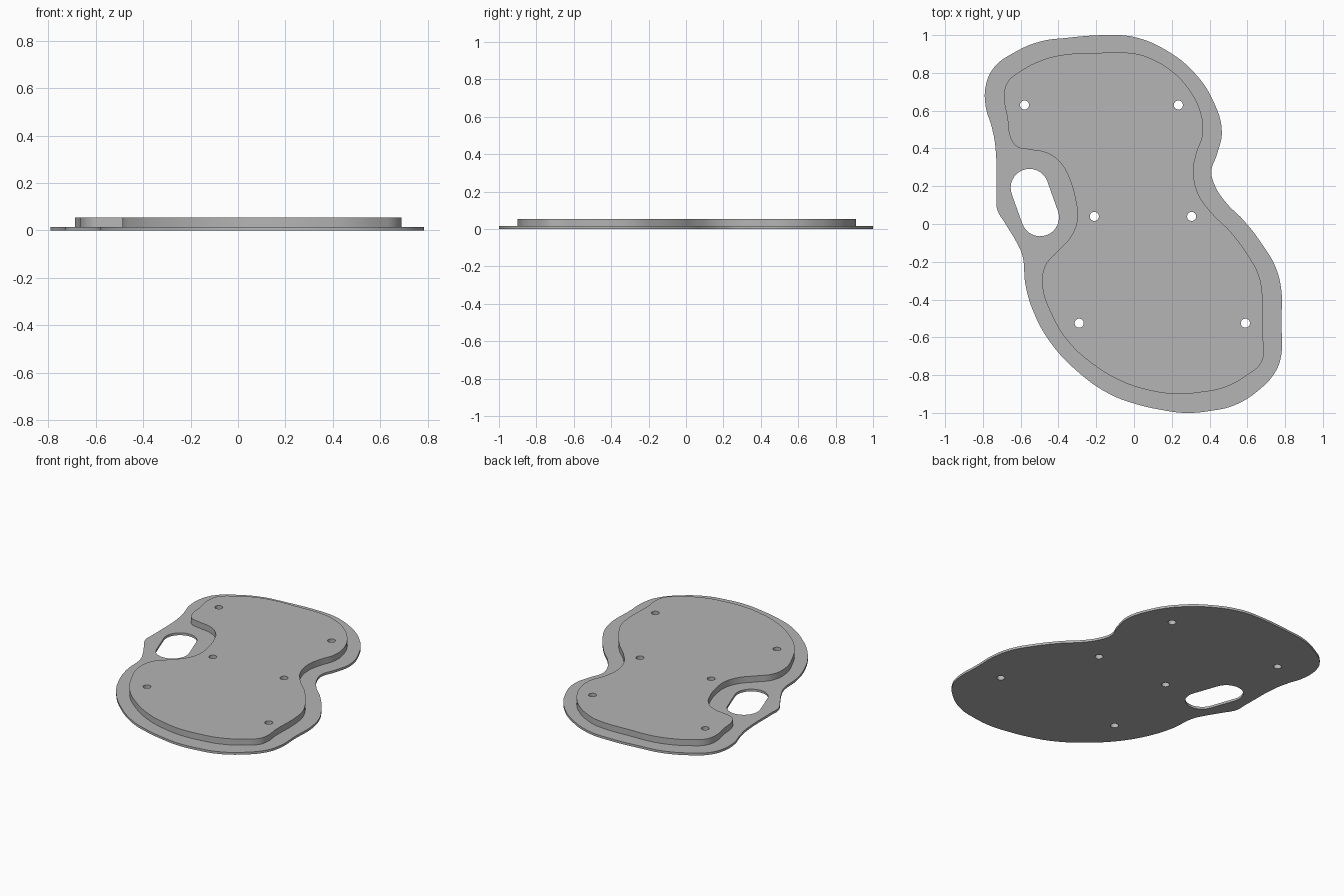
import bpy
import bmesh
from math import cos, sin, pi, radians, atan2

cube = bpy.data.objects.get("Cube")
if cube:
    bpy.data.objects.remove(cube, do_unlink=True)

# Single matte grey used on the whole model
GREY = (0.46, 0.46, 0.46, 1.0)
grey = bpy.data.materials.new("plain grey")
grey.use_nodes = True
grey.diffuse_color = GREY
for node in grey.node_tree.nodes:
    if node.type == "BSDF_PRINCIPLED":
        node.inputs["Base Color"].default_value = GREY
        node.inputs["Roughness"].default_value = 0.7


def arc(centre, radius, start, sweep, steps):
    """Points along a circular arc."""
    return [(centre[0] + radius * cos(start + sweep * i / steps),
             centre[1] + radius * sin(start + sweep * i / steps))
            for i in range(steps + 1)]


def circle(centre, radius, steps=32):
    return arc(centre, radius, 0, 2 * pi, steps)[:-1]


def slot(a, b, radius, steps=16):
    """Round-ended slot between two centres."""
    heading = atan2(b[1] - a[1], b[0] - a[0])
    return (arc(b, radius, heading - pi / 2, pi, steps)
            + arc(a, radius, heading + pi / 2, pi, steps))


def add_smooth_loop(curve, points):
    spline = curve.splines.new("BEZIER")
    spline.bezier_points.add(len(points) - 1)
    for knot, (x, y) in zip(spline.bezier_points, points):
        knot.co = (x, y, 0)
        knot.handle_left_type = knot.handle_right_type = "AUTO"
    spline.use_cyclic_u = True
    spline.resolution_u = 6


def add_poly_loop(curve, points):
    spline = curve.splines.new("POLY")
    spline.points.add(len(points) - 1)
    for knot, (x, y) in zip(spline.points, points):
        knot.co = (x, y, 0, 1)
    spline.use_cyclic_u = True


def make_plate(name, outline, holes, bottom, top):
    """Extrude a smooth outline with holes into a clean mesh plate."""
    curve = bpy.data.curves.new(name + " outline", "CURVE")
    curve.dimensions = "2D"
    curve.fill_mode = "BOTH"
    curve.extrude = (top - bottom) / 2
    add_smooth_loop(curve, outline)
    for hole in holes:
        add_poly_loop(curve, hole)

    # Turn the filled curve into a mesh, then drop the helper
    helper = bpy.data.objects.new(name + " helper", curve)
    bpy.context.scene.collection.objects.link(helper)
    depsgraph = bpy.context.evaluated_depsgraph_get()
    mesh = bpy.data.meshes.new_from_object(helper.evaluated_get(depsgraph))
    bpy.data.objects.remove(helper, do_unlink=True)

    bm = bmesh.new()
    bm.from_mesh(mesh)
    bmesh.ops.remove_doubles(bm, verts=bm.verts, dist=0.0001)
    bmesh.ops.recalc_face_normals(bm, faces=bm.faces)
    bmesh.ops.translate(bm, verts=bm.verts, vec=(0, 0, (top + bottom) / 2))
    bm.to_mesh(mesh)
    bm.free()

    mesh.name = name
    mesh.materials.clear()
    mesh.materials.append(grey)
    mesh.shade_smooth()
    mesh.set_sharp_from_angle(angle=radians(30))
    plate = bpy.data.objects.new(name, mesh)
    bpy.context.scene.collection.objects.link(plate)
    return plate


# Outline of the thin base flange
flange_outline = [
    (-.13, 1), (0, .99), (.17, .92), (.32, .8), (.42, .65), (.465, .49),
    (.44, .37), (.41, .28), (.43, .2), (.49, .11), (.58, .02), (.68, -.11),
    (.75, -.23), (.78, -.35), (.78, -.52), (.78, -.69), (.75, -.78),
    (.66, -.88), (.53, -.96), (.4, -.99), (.27, -1), (.15, -.985), (0, -.95),
    (-.13, -.9), (-.3, -.78), (-.44, -.63), (-.53, -.47), (-.575, -.32),
    (-.59, -.17), (-.62, -.1), (-.68, 0), (-.725, .08), (-.727, .16),
    (-.735, .42), (-.755, .52), (-.785, .62), (-.783, .74), (-.74, .83),
    (-.63, .91), (-.5, .965), (-.36, .985)]

# Outline of the raised pad
pad_outline = [
    (-.25, .903), (0, .903), (.08, .88), (.2, .81), (.29, .715), (.35, .6),
    (.365, .48), (.33, .37), (.315, .28), (.34, .16), (.41, .06), (.51, -.04),
    (.6, -.16), (.66, -.27), (.68, -.38), (.68, -.58), (.688, -.68),
    (.67, -.74), (.6, -.8), (.48, -.865), (.36, -.89), (.22, -.9),
    (.08, -.88), (-.06, -.835), (-.22, -.74), (-.35, -.62), (-.44, -.47),
    (-.485, -.33), (-.47, -.22), (-.41, -.15), (-.33, -.06), (-.3, .03),
    (-.31, .13), (-.34, .235), (-.39, .325), (-.46, .375), (-.56, .395),
    (-.62, .41), (-.655, .46), (-.67, .56), (-.688, .68), (-.67, .75),
    (-.6, .81), (-.48, .87), (-.36, .898)]

# Six screw holes pass through both layers, the grip slot only the flange
screw_centres = [(-.58, .63), (.235, .63), (-.21, .04), (.305, .04),
                 (-.29, -.525), (.59, -.525)]
screw_holes = [circle(centre, 0.024) for centre in screw_centres]
grip_slot = slot((-.553, .192), (-.497, .035), 0.1)

make_plate("base_flange", flange_outline, screw_holes + [grip_slot], 0, 0.015)
make_plate("raised_pad", pad_outline, screw_holes, 0.015, 0.055)
